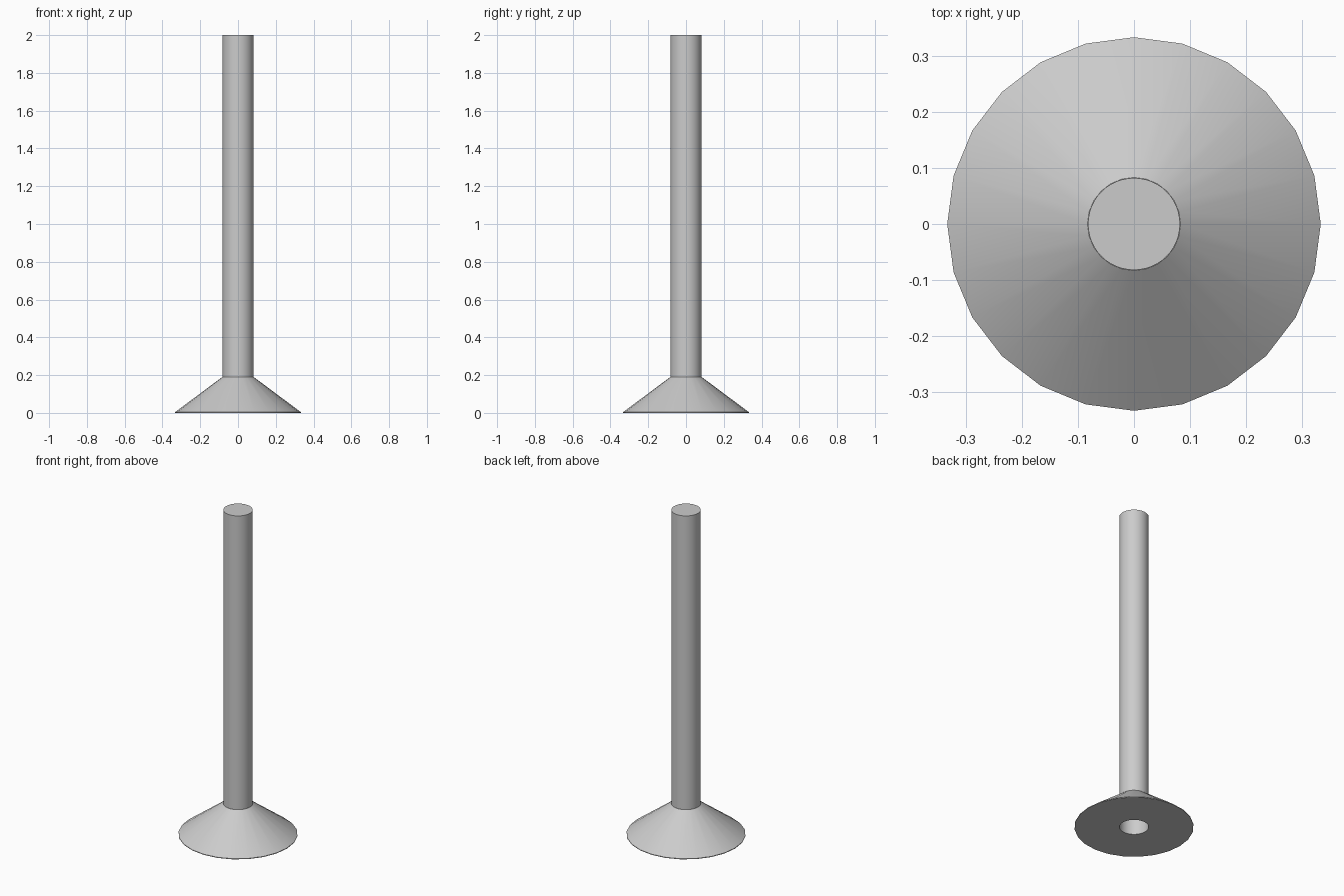
import bpy, bmesh
from math import cos, sin, pi, radians

if "Cube" in bpy.data.objects:
    bpy.data.objects.remove(bpy.data.objects["Cube"])


def lathe(name, profile, sides, closed=False):
    """Revolve (radius, z) points around z; open profiles get end caps."""
    bm = bmesh.new()
    rings = [[bm.verts.new((r * cos(2 * pi * i / sides), r * sin(2 * pi * i / sides), z))
              for i in range(sides)] for r, z in profile]
    pairs = list(zip(rings, rings[1:]))
    if closed:
        pairs.append((rings[-1], rings[0]))
    for a, b in pairs:
        for i in range(sides):
            j = (i + 1) % sides
            bm.faces.new((a[i], a[j], b[j], b[i]))
    if not closed:
        bm.faces.new(rings[0][::-1])
        bm.faces.new(rings[-1])
    bmesh.ops.recalc_face_normals(bm, faces=bm.faces)
    mesh = bpy.data.meshes.new(name)
    bm.to_mesh(mesh)
    bm.free()
    obj = bpy.data.objects.new(name, mesh)
    bpy.context.collection.objects.link(obj)
    bpy.ops.object.select_all(action='DESELECT')
    obj.select_set(True)
    bpy.context.view_layer.objects.active = obj
    bpy.ops.object.shade_smooth_by_angle(angle=radians(30))
    return obj


# Conical foot with a vertical socket through it
lathe("foot", [(0.0815, 0), (0.333, 0), (0.333, 0.004), (0.083, 0.19), (0.0815, 0.19)], 24, closed=True)

# Straight post, with the small centre mark inset in its top cap
lathe("post", [(0.082, 0.19), (0.082, 2.0), (0.007, 2.0)], 48)
